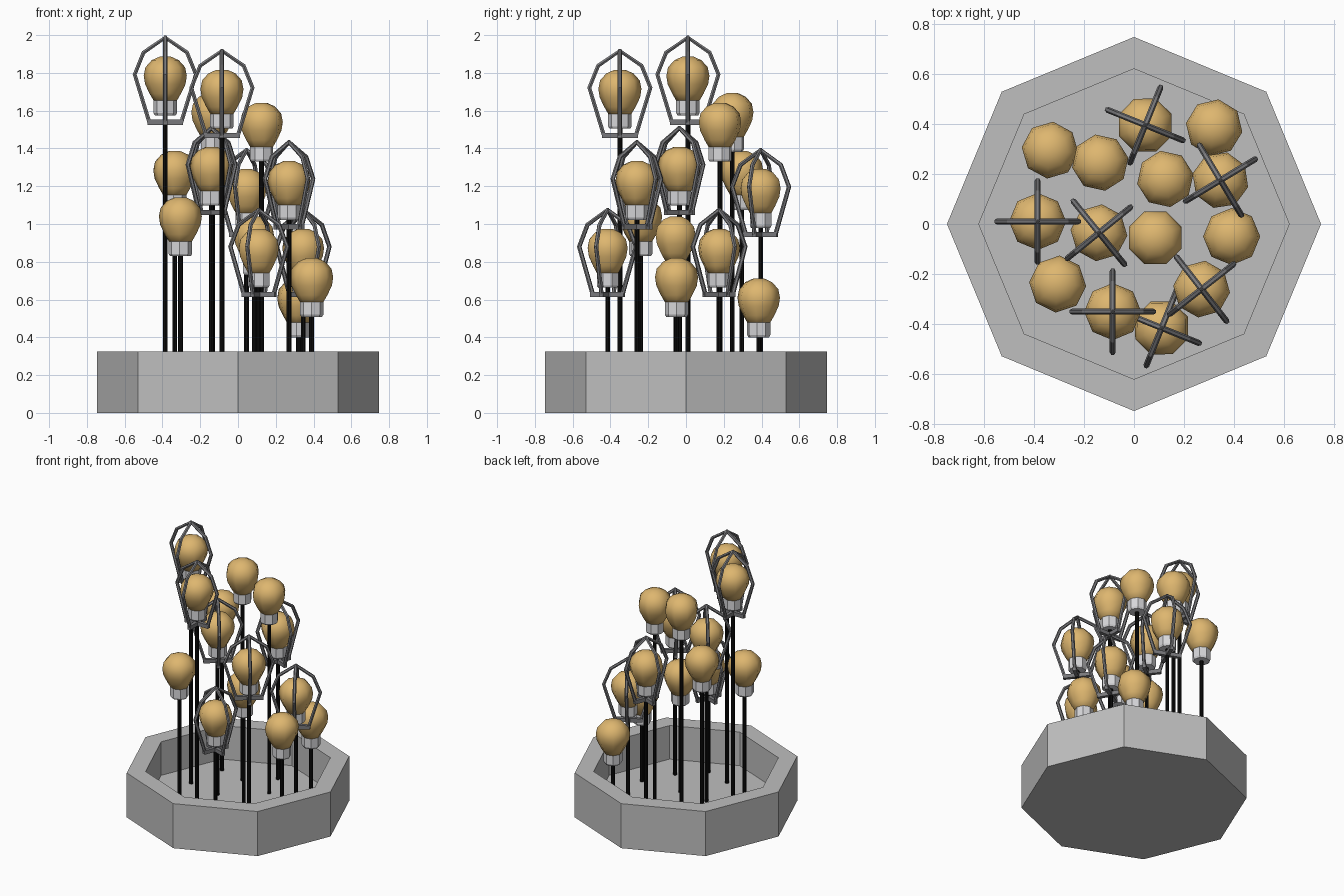
import bpy, bmesh
from math import sin, cos, pi, radians
from mathutils import Matrix

cube = bpy.data.objects.get("Cube")
if cube:
    bpy.data.objects.remove(cube, do_unlink=True)


def material(name, r, g, b):
    m = bpy.data.materials.new(name)
    m.use_nodes = True
    m.diffuse_color = (r, g, b, 1)
    m.node_tree.nodes["Principled BSDF"].inputs["Base Color"].default_value = (r, g, b, 1)
    return m


CONCRETE = material("concrete grey", 0.52, 0.52, 0.52)
AMBER = material("amber glass", 0.73, 0.47, 0.16)
CAP = material("pale metal", 0.68, 0.68, 0.70)
CAGE = material("cage grey", 0.19, 0.19, 0.20)
BLACK = material("black stem", 0.004, 0.004, 0.004)


def finish(bm, name, mat, place, smooth=False):
    bmesh.ops.recalc_face_normals(bm, faces=bm.faces)
    for f in bm.faces:
        f.smooth = smooth
    mesh = bpy.data.meshes.new(name)
    bm.to_mesh(mesh)
    bm.free()
    mesh.materials.append(mat)
    ob = bpy.data.objects.new(name, mesh)
    ob.matrix_world = place
    bpy.context.collection.objects.link(ob)
    return ob


def lathe(name, profile, mat, place=Matrix(), sides=8, smooth=False):
    """Revolve (radius, height) points; the ends are closed on the axis."""
    bm = bmesh.new()
    rings = [[bm.verts.new((r * cos(2 * pi * i / sides), r * sin(2 * pi * i / sides), z))
              for i in range(sides)] for r, z in profile]
    for a, b in zip(rings, rings[1:]):
        for i in range(sides):
            j = (i + 1) % sides
            bm.faces.new((a[i], a[j], b[j], b[i]))
    bm.faces.new(rings[0])
    bm.faces.new(rings[-1])
    return finish(bm, name, mat, place, smooth)


def box(name, size, centre, mat, place):
    bm = bmesh.new()
    bmesh.ops.create_cube(bm, size=1, matrix=Matrix.Translation(centre) @ Matrix.Diagonal((*size, 1)))
    return finish(bm, name, mat, place)


def tube(name, points, radius, mat, place):
    curve = bpy.data.curves.new(name, "CURVE")
    curve.dimensions = "3D"
    curve.bevel_depth = radius
    curve.bevel_resolution = 1
    curve.use_fill_caps = True
    spline = curve.splines.new("POLY")
    spline.points.add(len(points) - 1)
    for p, co in zip(spline.points, points):
        p.co = (*co, 1)
    spline.use_smooth = False
    curve.materials.append(mat)
    ob = bpy.data.objects.new(name, curve)
    ob.matrix_world = place
    bpy.context.collection.objects.link(ob)
    return ob


# Octagonal planter with a sunken floor
FLOOR = 0.08
lathe("planter", [(0.747, 0), (0.747, 0.325), (0.62, 0.325), (0.62, FLOOR)], CONCRETE)

GLASS = [(0.058, 0.072), (0.083, 0.115), (0.107, 0.165), (0.114, 0.21),
         (0.105, 0.255), (0.072, 0.292), (0.03, 0.311)]
SOCKET = [(0.055, 0), (0.062, 0.012), (0.062, 0.078)]
HALF_ARCH = [(0.085, -0.035), (0.162, 0.217), (0.115, 0.333)]


def cage(place):
    # Two crossed arches on crossed foot bars
    arch = ([(-x, 0, z) for x, z in HALF_ARCH] + [(0, 0, 0.412)]
            + [(x, 0, z) for x, z in reversed(HALF_ARCH)])
    for turn in (0, pi / 2):
        p = place @ Matrix.Rotation(turn, 4, "Z")
        tube("cage_arch", arch, 0.012, CAGE, p)
        box("cage_foot", (0.19, 0.024, 0.028), (0, 0, -0.036), CAGE, p)


def lamp(x, y, base, turn, caged):
    place = Matrix.Translation((x, y, base)) @ Matrix.Rotation(radians(turn), 4, "Z")
    lathe("bulb_glass", GLASS, AMBER, place, smooth=True)
    lathe("bulb_socket", SOCKET, CAP, place)
    lathe("stem", [(0.013, FLOOR - base), (0.013, 0.01)], BLACK, place)
    if caged:
        cage(place)


# Caged lamps: x, y, socket height, turn
for spec in [(-0.385, 0.01, 1.575, 0), (-0.085, -0.35, 1.505, 0),
             (-0.14, -0.035, 1.097, 39), (0.27, -0.26, 1.022, 38),
             (0.11, -0.415, 0.663, -22), (0.045, 0.395, 0.98, -22),
             (0.345, 0.175, 0.663, 31)]:
    lamp(*spec, True)

# Bare lamps
for spec in [(-0.335, 0.295, 1.075, -6), (-0.135, 0.245, 1.382, 10),
             (0.32, 0.385, 0.4, -9), (0.125, 0.18, 1.33, 10),
             (0.085, -0.055, 0.73, 22), (0.39, -0.05, 0.508, 0),
             (-0.305, -0.24, 0.83, -4)]:
    lamp(*spec, False)
